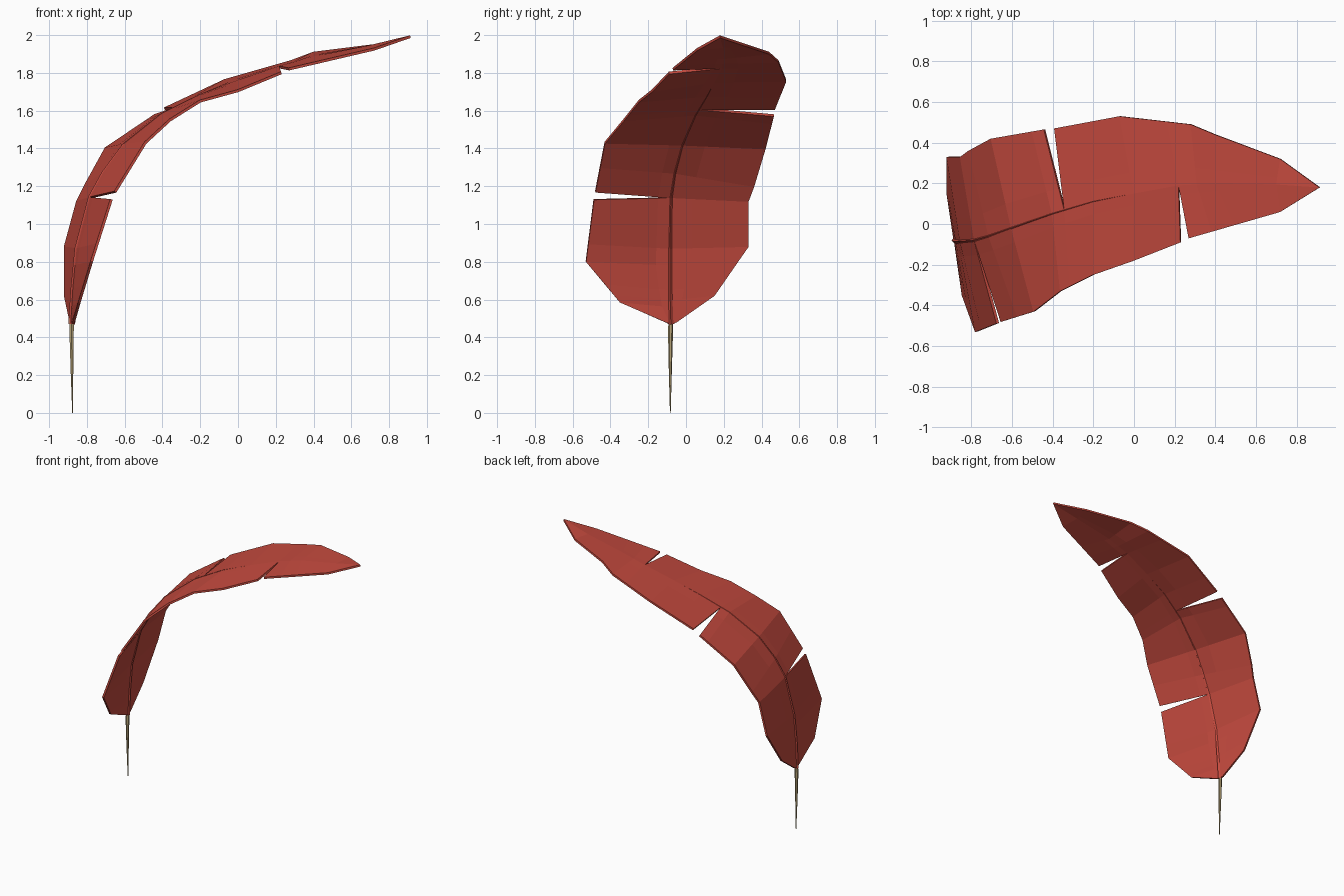
import bpy, bmesh, math
from mathutils import Vector

if "Cube" in bpy.data.objects:
    bpy.data.objects.remove(bpy.data.objects["Cube"])


def material(name, col):
    m = bpy.data.materials.new(name)
    m.diffuse_color = (*col, 1)
    m.use_nodes = True
    m.node_tree.nodes["Principled BSDF"].inputs["Base Color"].default_value = m.diffuse_color
    return m


RED = material("feather red", (0.55, 0.068, 0.048))
TAN = material("quill tan", (0.46, 0.36, 0.18))

# Shaft line from the base of the vane to the tip
SPINE = [(-0.88, -0.08, 0.47), (-0.87, -0.085, 0.65), (-0.85, -0.085, 0.87),
         (-0.78, -0.08, 1.14), (-0.71, -0.06, 1.27), (-0.60, -0.02, 1.42),
         (-0.40, 0.05, 1.58), (-0.20, 0.11, 1.68), (0.0, 0.15, 1.755),
         (0.22, 0.19, 1.83), (0.40, 0.20, 1.88), (0.70, 0.195, 1.94),
         (0.913, 0.18, 1.992)]
TIP = (12, *SPINE[-1])

# Vane outlines (shaft position, x, y, z), one list per piece between splits
FRONT_SIDE = [
    [(0, -0.87, -0.11, 0.48), (0.5, -0.84, -0.35, 0.585),
     (1.6, -0.775, -0.53, 0.80), (3, -0.67, -0.488, 1.13)],
    [(3, -0.65, -0.48, 1.17), (5, -0.49, -0.43, 1.43), (6, -0.36, -0.33, 1.55),
     (7, -0.20, -0.25, 1.65), (8, 0.0, -0.18, 1.705), (9, 0.23, -0.09, 1.80)],
    [(9, 0.27, -0.07, 1.82), (11, 0.72, 0.06, 1.925), TIP]]
BACK_SIDE = [
    [(0, -0.885, -0.05, 0.48), (0.7, -0.915, 0.15, 0.62), (2, -0.915, 0.33, 0.88),
     (3, -0.85, 0.33, 1.12), (4, -0.81, 0.36, 1.20), (5, -0.70, 0.42, 1.40),
     (6.3, -0.44, 0.465, 1.575)],
    [(6.3, -0.39, 0.47, 1.61), (8, -0.07, 0.53, 1.76), (9.5, 0.28, 0.49, 1.86),
     (10, 0.40, 0.44, 1.905), (11, 0.72, 0.32, 1.945), TIP]]


def along(points, t):
    """Linear lookup in a list of (t, x, y, z)."""
    for a, b in zip(points, points[1:]):
        if t <= b[0] + 1e-6:
            k = (t - a[0]) / (b[0] - a[0])
            return Vector(a[1:]).lerp(Vector(b[1:]), k)
    return Vector(points[-1][1:])


SPINE_T = [(i, *p) for i, p in enumerate(SPINE)]


def finish(bm, name, mat):
    bmesh.ops.remove_doubles(bm, verts=bm.verts, dist=0.0005)
    bmesh.ops.recalc_face_normals(bm, faces=bm.faces)
    me = bpy.data.meshes.new(name)
    bm.to_mesh(me)
    bm.free()
    me.materials.append(mat)
    ob = bpy.data.objects.new(name, me)
    bpy.context.collection.objects.link(ob)
    return ob


# Vane: strips from the shaft to the outline, open at the splits
stations = sorted({p[0] for side in (FRONT_SIDE, BACK_SIDE) for s in side for p in s}
                  | set(range(13)))
bm = bmesh.new()
for side, depth in ((FRONT_SIDE, 0.17), (BACK_SIDE, 0.27)):
    for piece in side:
        rows = []
        for t in stations:
            if piece[0][0] <= t <= piece[-1][0]:
                s, e = along(SPINE_T, t), along(piece, t)
                rows.append([bm.verts.new(p) for p in (s, s.lerp(e, depth), e)])
        for a, b in zip(rows, rows[1:]):
            for i in range(2):
                bm.faces.new((a[i], a[i + 1], b[i + 1], b[i]))
vane = finish(bm, "vane", RED)
mod = vane.modifiers.new("thickness", 'SOLIDIFY')
mod.thickness = 0.014
mod.offset = 0


def tube(name, points, radii, mat, sides):
    """Tapered faceted tube through the points."""
    bm = bmesh.new()
    pts = [Vector(p) for p in points]
    rings = []
    for i, p in enumerate(pts):
        d = (pts[min(i + 1, len(pts) - 1)] - pts[max(i - 1, 0)]).normalized()
        u = (Vector((0, 1, 0)) - d * d.y).normalized()
        w = d.cross(u)
        rings.append([bm.verts.new(p + radii[i] * (u * math.cos(a) + w * math.sin(a)))
                      for a in (2 * math.pi * k / sides for k in range(sides))])
    for a, b in zip(rings, rings[1:]):
        for k in range(sides):
            n = (k + 1) % sides
            bm.faces.new((a[k], a[n], b[n], b[k]))
    bm.faces.new(rings[0])
    bm.faces.new(rings[-1])
    return finish(bm, name, mat)


# Shaft ridge through the vane, and the bare quill below it
tube("shaft", SPINE[:11], [0.018 - 0.0014 * i for i in range(11)], RED, 4)
tube("quill", [(-0.876, -0.083, 0), (-0.879, -0.083, 0.22), (-0.881, -0.082, 0.42),
               (-0.88, -0.08, 0.50)], [0.002, 0.008, 0.013, 0.013], TAN, 6)
